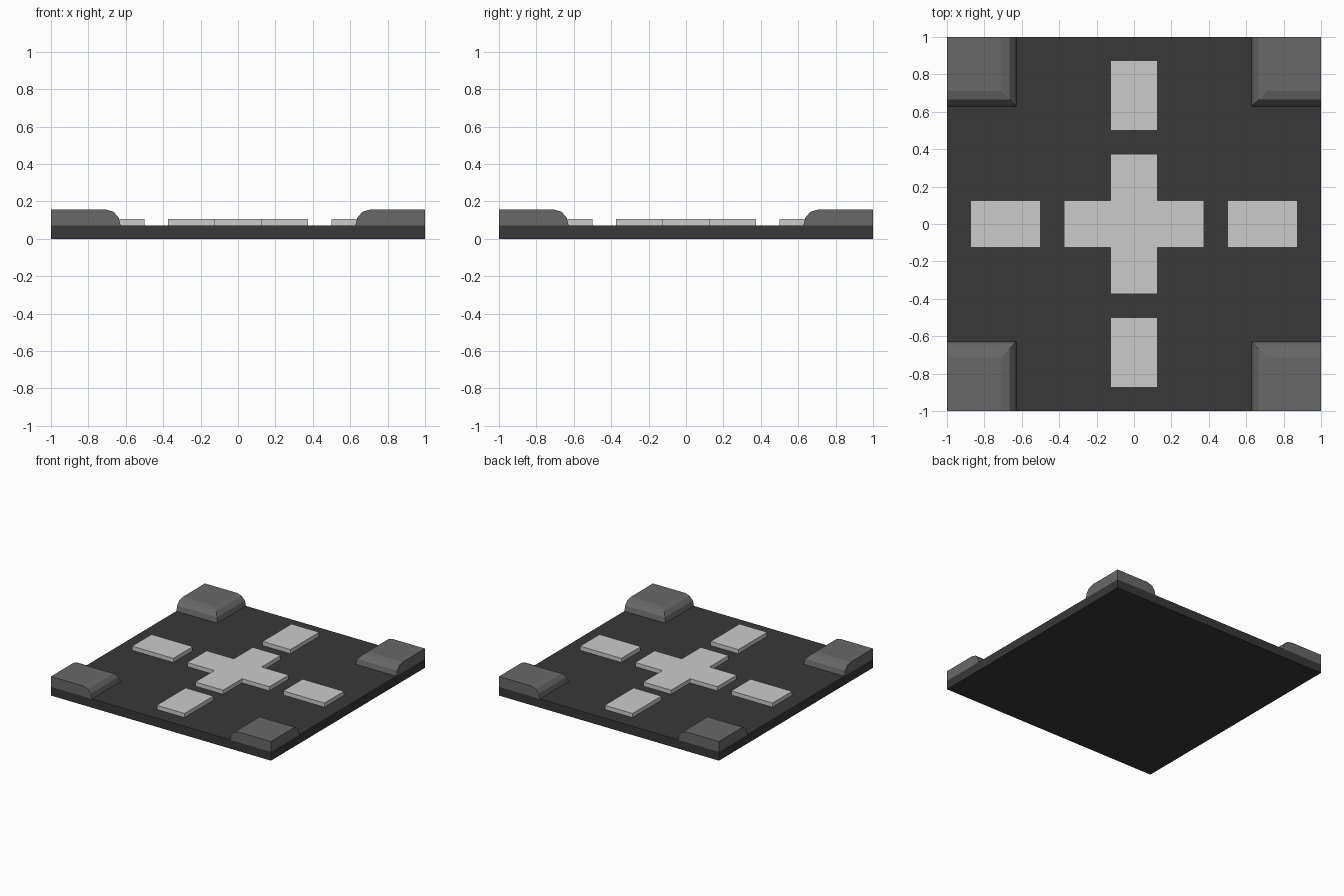
import bpy, bmesh

if "Cube" in bpy.data.objects:
    bpy.data.objects.remove(bpy.data.objects["Cube"])

BASE_TOP = 0.072
MARK_TOP = 0.106


def grey(name, v):
    m = bpy.data.materials.new(name)
    m.diffuse_color = (v, v, v, 1)
    m.use_nodes = True
    m.node_tree.nodes["Principled BSDF"].inputs["Base Color"].default_value = m.diffuse_color
    return m


ASPHALT, KERB, PAINT = grey("asphalt", 0.04), grey("kerb_stone", 0.14), grey("paint", 0.7)


def loft(name, rings, mat):
    """Solid skinned through a stack of (outline, z) rings with capped ends."""
    bm = bmesh.new()
    loops = [[bm.verts.new((x, y, z)) for x, y in pts] for pts, z in rings]
    n = len(loops[0])
    for a, b in zip(loops, loops[1:]):
        for i in range(n):
            j = (i + 1) % n
            bm.faces.new((a[i], a[j], b[j], b[i]))
    bm.faces.new(loops[0][::-1])
    bm.faces.new(loops[-1])
    bmesh.ops.recalc_face_normals(bm, faces=bm.faces)
    me = bpy.data.meshes.new(name)
    bm.to_mesh(me)
    bm.free()
    me.materials.append(mat)
    ob = bpy.data.objects.new(name, me)
    bpy.context.collection.objects.link(ob)
    return ob


def rect(x0, y0, x1, y1):
    return [(x0, y0), (x1, y0), (x1, y1), (x0, y1)]


def slab(name, outline, z0, z1, mat):
    return loft(name, [(outline, z0), (outline, z1)], mat)


# Road slab
slab("road_base", rect(-1, -1, 1, 1), 0, BASE_TOP, ASPHALT)

# Rounded kerb corners: inset profile lofted upward, mirrored to all four corners
profile = [(0.628, BASE_TOP), (0.638, 0.113), (0.666, 0.145), (0.71, 0.157)]
kerb = loft("kerb_corner", [(rect(a, a, 1, 1), z) for a, z in profile], KERB)
kerb.modifiers.new("mirror", "MIRROR").use_axis = (True, True, False)

# Centre cross marking
w, r = 0.126, 0.373
quarter = [(r, -w), (r, w), (w, w)]
cross = []
for c, s in ((1, 0), (0, 1), (-1, 0), (0, -1)):
    cross += [(x * c - y * s, x * s + y * c) for x, y in quarter]
slab("centre_cross", cross, BASE_TOP, MARK_TOP, PAINT)

# Lane dashes on each arm of the crossing
for axis, outline in (("x", rect(0.5, -w, 0.874, w)), ("y", rect(-w, 0.5, w, 0.874))):
    dash = slab("lane_dash_" + axis, outline, BASE_TOP, MARK_TOP, PAINT)
    dash.modifiers.new("mirror", "MIRROR").use_axis = (axis == "x", axis == "y", False)
